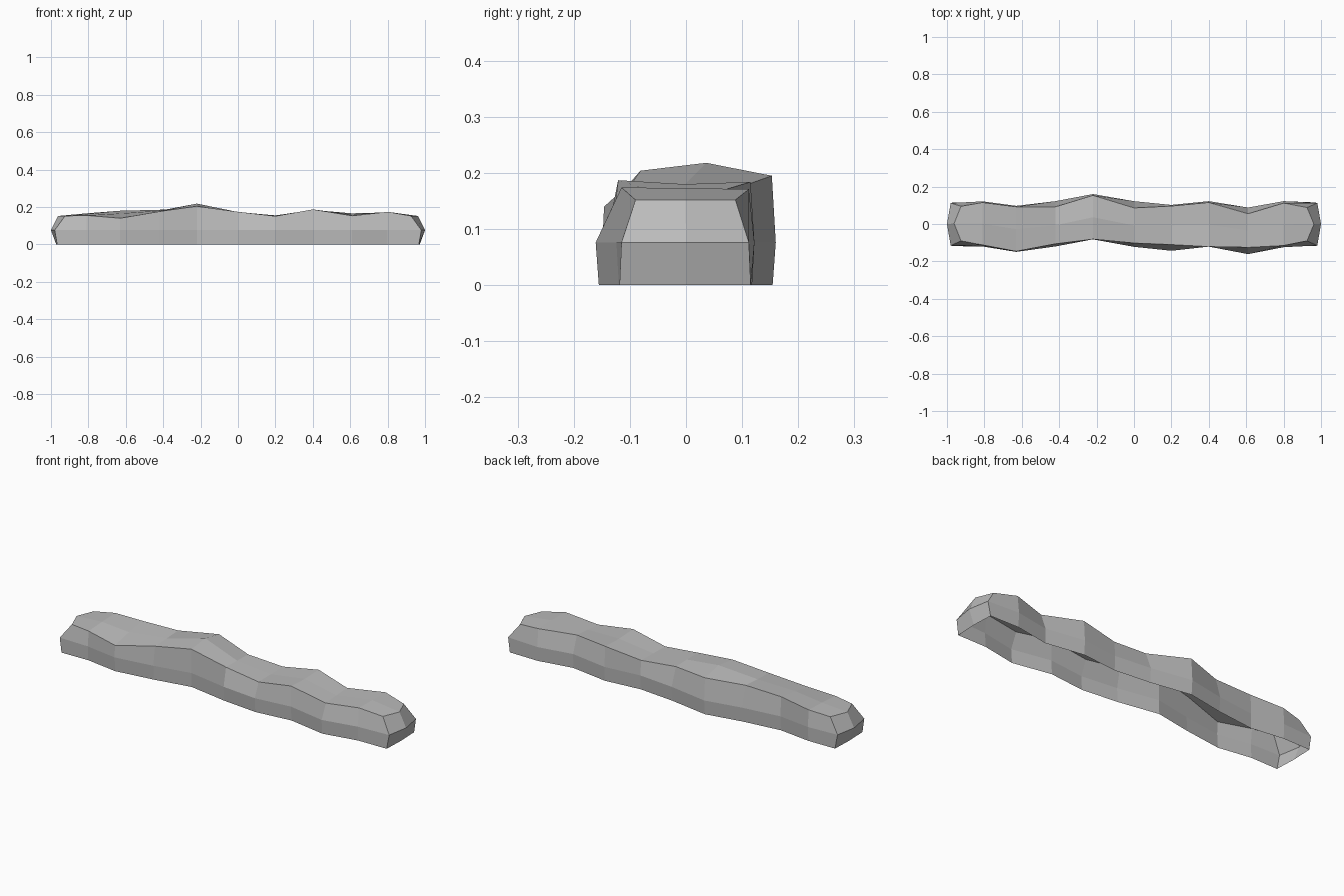
import bpy

# Cross-sections along the length:
# x, front side y, back side y, front top edge (y, z), back top edge (y, z), crest z
SECTIONS = [
    (-0.97, -0.115, 0.112, -0.090, 0.152, 0.095, 0.152, 0.152),
    (-0.81, -0.120, 0.121, -0.112, 0.155, 0.115, 0.166, 0.162),
    (-0.63, -0.149, 0.097, -0.146, 0.140, 0.092, 0.180, 0.165),
    (-0.42, -0.120, 0.122, -0.106, 0.176, 0.092, 0.185, 0.180),
    (-0.22, -0.082, 0.160, -0.081, 0.204, 0.153, 0.195, 0.218),
    (0.00, -0.122, 0.122, -0.102, 0.174, 0.086, 0.171, 0.173),
    (0.20, -0.143, 0.102, -0.110, 0.151, 0.096, 0.155, 0.153),
    (0.40, -0.121, 0.122, -0.121, 0.187, 0.115, 0.184, 0.180),
    (0.61, -0.161, 0.088, -0.125, 0.153, 0.055, 0.166, 0.160),
    (0.80, -0.124, 0.122, -0.115, 0.174, 0.112, 0.171, 0.173),
    (0.97, -0.115, 0.112, -0.090, 0.152, 0.088, 0.152, 0.152),
]
MID_Z = 0.076
RING = 7
LAST = len(SECTIONS) - 1

verts, faces = [], []

# Ridge body: one open arch per section, from front base over the crest to back base
for i, (x, fy, by, tfy, tfz, tby, tbz, cz) in enumerate(SECTIONS):
    end = i in (0, LAST)
    s = -1 if x < 0 else 1
    base_x, mid_x, top_x, crest_x = (s * 0.967, s * 0.98, s * 0.925, s * 0.962) if end else (x,) * 4
    k = 1.03 if end else 0.965          # base flares at the ends, tucks in elsewhere
    crest_y = (tfy + tby) / 2
    verts += [
        (base_x, fy * k, 0), (mid_x, fy, MID_Z), (top_x, tfy, tfz),
        (crest_x, crest_y, cz),
        (top_x, tby, tbz), (mid_x, by, MID_Z), (base_x, by * k, 0),
    ]

for i in range(LAST):
    for j in range(RING - 1):
        a, b = i * RING + j, (i + 1) * RING + j
        faces.append((a, b, b + 1, a + 1))

# Blunt pointed ends, two facets wide and two high
for i, s in ((0, -1), (LAST, 1)):
    r = i * RING
    base = len(verts)
    verts += [(s * 0.972, 0, 0), (s, 0, MID_Z)]
    caps = [
        (r, base, base + 1, r + 1),
        (r + 1, base + 1, r + 3, r + 2),
        (base, r + 6, r + 5, base + 1),
        (base + 1, r + 5, r + 4, r + 3),
    ]
    faces += caps if s > 0 else [f[::-1] for f in caps]

mesh = bpy.data.meshes.new("stone_ridge")
mesh.from_pydata(verts, [], faces)
mesh.update()

# Stone colour
stone = bpy.data.materials.new("stone_grey")
stone.diffuse_color = (0.5, 0.5, 0.5, 1)
mesh.materials.append(stone)

ridge = bpy.data.objects.new("stone_ridge", mesh)
bpy.context.collection.objects.link(ridge)
